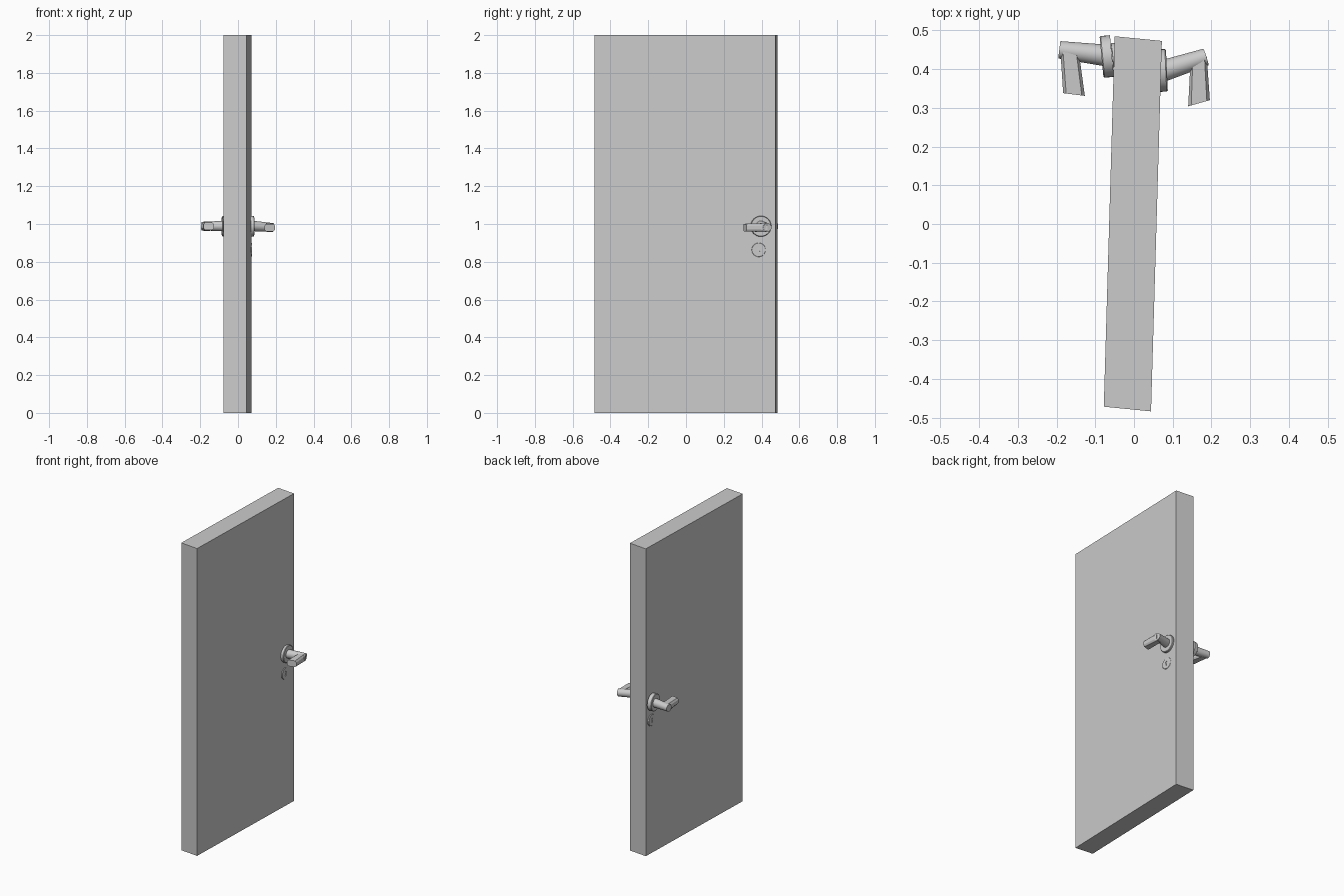
import bpy, bmesh, math
from mathutils import Vector

if "Cube" in bpy.data.objects:
    bpy.data.objects.remove(bpy.data.objects["Cube"])


def make(name, bm, smooth=True):
    bmesh.ops.recalc_face_normals(bm, faces=bm.faces)
    me = bpy.data.meshes.new(name)
    bm.to_mesh(me)
    bm.free()
    ob = bpy.data.objects.new(name, me)
    bpy.context.collection.objects.link(ob)
    if smooth:
        bpy.ops.object.select_all(action='DESELECT')
        bpy.context.view_layer.objects.active = ob
        ob.select_set(True)
        bpy.ops.object.shade_smooth_by_angle(angle=math.radians(35))
    return ob


def loft(name, rings, smooth=True):
    bm = bmesh.new()
    loops = [[bm.verts.new(p) for p in r] for r in rings]
    n = len(loops[0])
    for a, b in zip(loops, loops[1:]):
        for i in range(n):
            j = (i + 1) % n
            bm.faces.new((a[i], a[j], b[j], b[i]))
    bm.faces.new(loops[0])
    bm.faces.new(loops[-1])
    return make(name, bm, smooth)


def turned(name, start, axis, profile, n=32):
    """Round part: profile is (distance along axis, radius)."""
    axis = Vector(axis).normalized()
    side = axis.cross(Vector((0, 0, 1))).normalized()
    up = side.cross(axis)
    ts = [2 * math.pi * i / n for i in range(n)]
    return loft(name, [[Vector(start) + axis * d + (side * math.cos(t) + up * math.sin(t)) * r
                        for t in ts] for d, r in profile])


def lever(name, a, b, c, d, zc, h0, h1):
    """Flat grip between plan edges a-b (at the shank) and c-d (free end)."""
    rings = []
    for p, q, h in ((a, b, h0), (c, d, h1)):
        p, q = Vector((*p, zc)), Vector((*q, zc))
        rings.append([p.lerp(q, u) + Vector((0, 0, v * h)) for u, v in
                      ((0, -.5), (.14, -1), (.86, -1), (1, -.5),
                       (1, .5), (.86, 1), (.14, 1), (0, .5))])
    return loft(name, rings, False)


def key_plate(name, face, axis, r):
    """Round plate with a recessed keyhole; face is the outer centre."""
    face, axis = Vector(face), Vector(axis).normalized()
    plate = turned(name, face - axis * .012, axis, [(0, r), (.0105, r), (.012, r - .0015)])
    side = axis.cross(Vector((0, 0, 1))).normalized()
    up = Vector((0, 0, 1))
    pts = [(.008 * math.cos(math.radians(t)), .006 + .008 * math.sin(math.radians(t)))
           for t in range(-50, 231, 20)] + [(-.006, -.016), (.006, -.016)]
    cut = loft(name + "_keyhole_cutter",
               [[face + axis * d + side * u + up * v for u, v in pts] for d in (-.005, .01)], False)
    cut.hide_render = True
    cut.hide_set(True)
    mod = plate.modifiers.new("keyhole", 'BOOLEAN')
    mod.operation = 'DIFFERENCE'
    mod.solver = 'EXACT'
    mod.object = cut


# door leaf, slightly turned about z
plan = [(-.05, .485), (.072, .473), (.044, -.484), (-.078, -.472)]
loft("door_leaf", [[(x, y, z) for x, y in plan] for z in (0, 2)], False)

# right side furniture
turned("right_rose", (.058, .396, .988), (1, .045, 0),
       [(0, .055), (.024, .055), (.027, .052)])
turned("right_shank", (.07, .394, .99), (.118, .038, -.008), [(0, .028), (.122, .0225)])
lever("right_lever", (.146, .42), (.188, .432), (.14, .304), (.196, .32), .981, .024, .02)
key_plate("right_key_plate", (.073, .385, .863), (1, .045, 0), .037)

# left side furniture
turned("left_rose", (-.057, .434, .988), (-1, -.095, 0),
       [(0, .054), (.024, .054), (.027, .051)])
turned("left_shank", (-.06, .434, .989), (-.132, .016, 0), [(0, .0285), (.134, .0225)])
lever("left_lever", (-.19, .445), (-.142, .44), (-.183, .338), (-.127, .331), .988, .024, .02)
key_plate("left_key_plate", (-.056, .43, .866), (-1, -.095, 0), .037)
